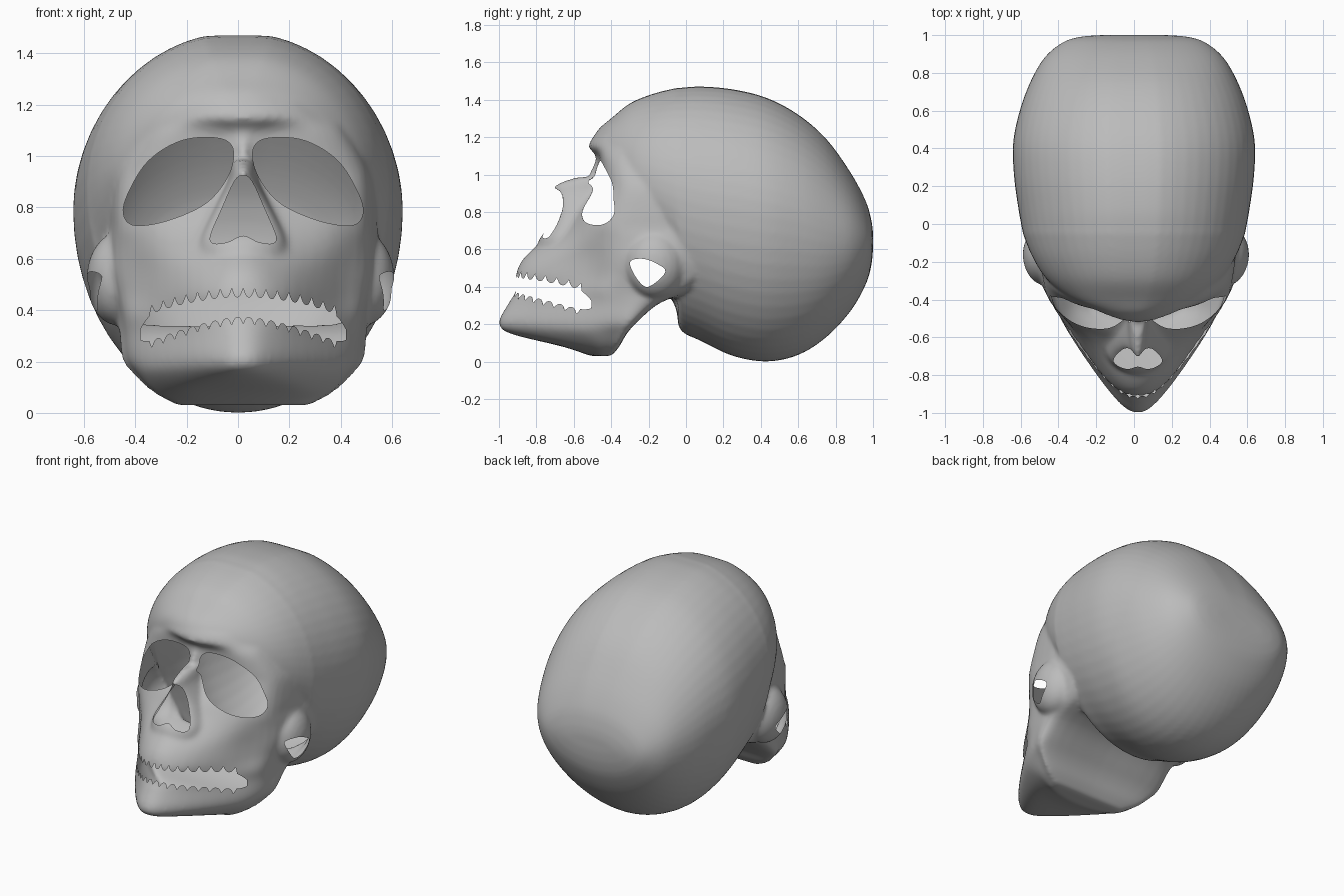
import bpy, bmesh, math
from mathutils import Vector

if "Cube" in bpy.data.objects:
    bpy.data.objects.remove(bpy.data.objects["Cube"])

SHIFT = 0.02  # the face sits slightly off the cranium's centre line


def material(name, grey):
    mat = bpy.data.materials.new(name)
    mat.use_nodes = True
    colour = (grey, grey, grey, 1)
    mat.diffuse_color = colour
    mat.node_tree.nodes["Principled BSDF"].inputs["Base Color"].default_value = colour
    return mat


bone = material("bone grey", 0.5)
opening = material("temporary opening", 0.1)


def spline(points, steps, closed=False):
    """Smooth curve through the points."""
    n, out = len(points), []
    for i in range(n if closed else n - 1):
        if closed:
            a, b, c, d = (points[(i + k) % n] for k in (-1, 0, 1, 2))
        else:
            a, b, c, d = (points[min(max(i + k, 0), n - 1)] for k in (-1, 0, 1, 2))
        for s in range(steps):
            t = s / steps
            out.append(b + 0.5 * t * ((c - a) + t * ((2 * a - 5 * b + 4 * c - d)
                       + t * (3 * (b - c) + d - a))))
    return out if closed else out + [points[-1]]


def loft(bm, rings, steps):
    """Closed skin through matching rings, smoothed from ring to ring."""
    columns = [spline(list(col), steps) for col in zip(*rings)]
    rows = [[bm.verts.new(p) for p in row] for row in zip(*columns)]
    n = len(columns)
    for low, high in zip(rows, rows[1:]):
        for i in range(n):
            j = (i + 1) % n
            bm.faces.new((low[i], low[j], high[j], high[i]))
    bm.faces.new(rows[0])
    bm.faces.new(rows[-1])


def mirrored_ring(front, half, back, z):
    """Closed horizontal ring from the points of its left half."""
    plan = [(0, front)] + half + [(0, back)] + [(-x, y) for x, y in reversed(half)]
    return spline([Vector((x + SHIFT, y, z)) for x, y in plan], 5, True)


def prism(bm, outline, start, end):
    """Extrude an outline between two offsets."""
    ends = [[bm.verts.new(p + offset) for p in outline] for offset in (start, end)]
    n = len(outline)
    for i in range(n):
        j = (i + 1) % n
        bm.faces.new((ends[0][i], ends[0][j], ends[1][j], ends[1][i]))
    for ring in ends:
        bm.faces.new(ring)


def finish(bm, name):
    bmesh.ops.recalc_face_normals(bm, faces=bm.faces)
    mesh = bpy.data.meshes.new(name)
    bm.to_mesh(mesh)
    bm.free()
    obj = bpy.data.objects.new(name, mesh)
    bpy.context.collection.objects.link(obj)
    mesh.materials.append(bone)
    mesh.materials.append(opening)
    return obj


skull_bm = bmesh.new()

# Cranium: y, top, widest height, bottom, half width
cranium = [
    (-.49, 1.21, 1.17, 1.13, .09), (-.46, 1.25, 1.15, 1.07, .18),
    (-.4, 1.3, 1.09, .95, .32), (-.3, 1.38, .98, .72, .455),
    (-.18, 1.43, .93, .52, .535), (-.06, 1.46, .88, .3, .585),
    (-.03, 1.463, .87, .17, .592), (.08, 1.47, .84, .11, .612),
    (.25, 1.455, .81, .03, .635), (.43, 1.41, .78, 0, .64),
    (.6, 1.32, .75, .035, .605), (.75, 1.19, .7, .13, .55),
    (.88, 1.01, .67, .27, .475), (.96, .86, .65, .41, .38),
    (.99, .76, .64, .51, .29), (1, .69, .64, .6, .18)]
rings = []
for y, top, mid, bottom, wide in cranium:
    ring = []
    for k in range(56):
        c, s = math.cos(math.tau * k / 56), math.sin(math.tau * k / 56)
        # the crown is slightly flattened
        rise = min(s * 1.02, 1) * (top - mid) if s > 0 else s * (mid - bottom)
        ring.append(Vector((wide * c, y, mid + rise)))
    rings.append(ring)
loft(skull_bm, rings, 4)

# Face and jaw: z, front y, front cheek x y, outer cheek x y, side x y, back y
face = [
    (.03, -.51, .12, -.5, .23, -.47, .25, -.43, -.4),
    (.08, -.66, .2, -.61, .32, -.48, .34, -.4, -.36),
    (.15, -.94, .14, -.85, .36, -.55, .41, -.38, -.32),
    (.21, -1, .14, -.9, .37, -.57, .45, -.38, -.27),
    (.31, -.95, .15, -.85, .37, -.55, .46, -.37, -.16),
    (.38, -.91, .16, -.82, .37, -.55, .47, -.36, 0),
    (.46, -.91, .16, -.83, .37, -.53, .49, -.32, .1),
    (.55, -.87, .16, -.78, .37, -.52, .51, -.3, .1),
    (.65, -.76, .16, -.68, .38, -.51, .51, -.29, .1),
    (.72, -.67, .15, -.62, .38, -.5, .5, -.31, .1),
    (.8, -.62, .14, -.565, .38, -.47, .5, -.29, .1),
    (.92, -.54, .06, -.485, .36, -.42, .49, -.27, .1),
    (1, -.52, .06, -.47, .34, -.42, .46, -.27, .1),
    (1.09, -.48, .08, -.465, .3, -.43, .41, -.28, .1),
    (1.15, -.52, .13, -.495, .27, -.42, .38, -.27, 0),
    (1.21, -.49, .13, -.465, .25, -.39, .33, -.25, -.1)]
loft(skull_bm, [mirrored_ring(front, [(x1, y1), (x2, y2), (x3, y3), (.95 * x3, back)],
                              back, z)
                for z, front, x1, y1, x2, y2, x3, y3, back in face], 4)

# Nose: z, ridge y, half width, side y
nose_bone = [
    (.61, -.8, .16, -.71), (.67, -.775, .155, -.7), (.74, -.705, .125, -.67),
    (.82, -.675, .085, -.645), (.9, -.695, .046, -.64), (.945, -.7, .036, -.62),
    (.985, -.59, .03, -.54)]
loft(skull_bm, [mirrored_ring(ridge, [(wide, side), (wide + .012, -.46)], -.42, z)
                for z, ridge, wide, side in nose_bone], 4)

# Cheekbone arches
for side in (-1, 1):
    made = bmesh.ops.create_uvsphere(skull_bm, u_segments=24, v_segments=16, radius=1)
    for v in made["verts"]:
        v.co = Vector((side * .48 + SHIFT / 2 + v.co.x * .12,
                       -.165 + v.co.y * .16, .52 + v.co.z * .18))

skull = finish(skull_bm, "skull")

# Openings: eye sockets, nose, mouth and arch holes
cut_bm = bmesh.new()


def front_opening(outline, depth):
    prism(cut_bm, outline, Vector((SHIFT, -1.3, 0)), Vector((SHIFT, depth, 0)))


eye = [(.04, 1.03), (.1, 1.07), (.24, 1.06), (.37, .98), (.45, .85), (.465, .77),
       (.42, .73), (.29, .75), (.14, .82), (.055, .93)]
for side in (-1, 1):
    front_opening(spline([Vector((side * x, 0, z)) for x, z in eye], 6, True), -.27)

nose = [(.035, .9), (.085, .79), (.127, .69), (.115, .66), (.06, .665)]
nose_loop = [(0, .925)] + nose + [(0, .69)] + [(-x, z) for x, z in reversed(nose)]
front_opening(spline([Vector((x, 0, z)) for x, z in nose_loop], 4, True), -.4)

TEETH, SAMPLES, REACH = 18, 180, .4
upper, lower = [], []
for k in range(SAMPLES + 1):
    t = 2 * k / SAMPLES - 1
    notch = .035 * (1 - abs(math.sin(math.pi * TEETH * k / SAMPLES))) ** 1.3
    if abs(t) > .9:
        notch = 0
    pinch = max(0, abs(t) - .85) / .15
    upper.append(Vector((REACH * t, 0, .45 - .08 * t * t + notch - .045 * pinch ** 2)))
    lower.append(Vector((REACH * t, 0, .375 - .11 * abs(t) ** 1.5 - .8 * notch
                         + .02 * pinch ** 3)))
front_opening(upper + lower[::-1], -.42)

arch = [(-.3, .53), (-.24, .55), (-.17, .53), (-.11, .48), (-.2, .4), (-.26, .44)]
prism(cut_bm, spline([Vector((0, y, z)) for y, z in arch], 5, True),
      Vector((-1, 0, 0)), Vector((1, 0, 0)))

cutter = finish(cut_bm, "opening_cutter")
cutter.hide_render = True
for poly in cutter.data.polygons:
    poly.material_index = 1

# Fuse the parts into one bony surface, then open it
bpy.ops.object.select_all(action="DESELECT")
skull.select_set(True)
bpy.context.view_layer.objects.active = skull
fuse = skull.modifiers.new("fuse", "REMESH")
fuse.mode, fuse.voxel_size = "VOXEL", .014
soften = skull.modifiers.new("soften", "SMOOTH")
soften.factor, soften.iterations = .5, 6
cut = skull.modifiers.new("open", "BOOLEAN")
cut.operation, cut.solver, cut.object = "DIFFERENCE", "EXACT", cutter
cut.material_mode = "INDEX"
for name in ("fuse", "soften", "open"):
    bpy.ops.object.modifier_apply(modifier=name)

# Leave a thin hollow shell: remove the walls made by the cutter
bm = bmesh.new()
bm.from_mesh(skull.data)
bmesh.ops.delete(bm, geom=[f for f in bm.faces if f.material_index == 1], context="FACES")
bm.to_mesh(skull.data)
bm.free()
skull.data.materials.pop(index=1)
bpy.data.objects.remove(cutter)
bpy.data.materials.remove(opening)
bpy.ops.object.shade_smooth_by_angle(angle=math.radians(50))
